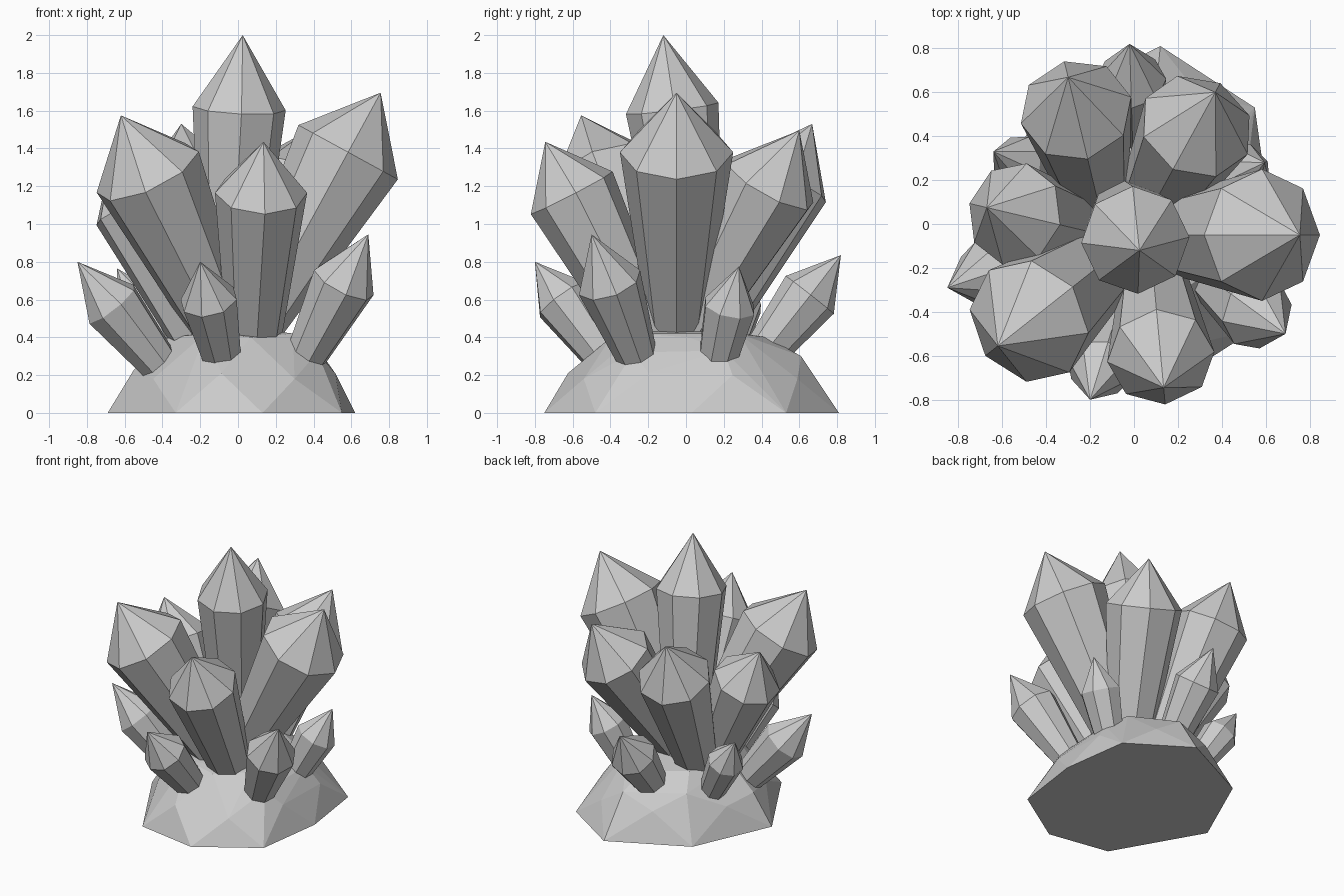
import bpy, bmesh, math
from mathutils import Vector

if "Cube" in bpy.data.objects:
    bpy.data.objects.remove(bpy.data.objects["Cube"])

SIDES = 8


def make_object(name, bm):
    bmesh.ops.recalc_face_normals(bm, faces=bm.faces)
    mesh = bpy.data.meshes.new(name)
    bm.to_mesh(mesh)
    bm.free()
    obj = bpy.data.objects.new(name, mesh)
    bpy.context.collection.objects.link(obj)
    return obj


def crystal(name, tip, shoulder, radius, length, taper):
    """Eight-sided shaft that widens to the shoulder, then closes to a point."""
    tip, shoulder = Vector(tip), Vector(shoulder)
    axis = (tip - shoulder).normalized()
    flat = Vector((axis.x, axis.y, 0))
    if flat.length < 0.2:
        flat = Vector((1, 0.05, 0))
    u = (flat - axis * flat.dot(axis)).normalized()
    v = axis.cross(u)
    bm = bmesh.new()

    def ring(centre, r):
        angles = [2 * math.pi * i / SIDES for i in range(SIDES)]
        return [bm.verts.new(centre + (u * math.cos(a) + v * math.sin(a)) * r)
                for a in angles]

    low = ring(shoulder - axis * length, radius * taper)
    high = ring(shoulder, radius)
    point = bm.verts.new(tip)
    bm.faces.new(low[::-1])
    for i in range(SIDES):
        j = (i + 1) % SIDES
        bm.faces.new((low[i], low[j], high[j], high[i]))
        bm.faces.new((high[i], high[j], point))
    return make_object(name, bm)


# Faceted rock mound: rings around an uneven octagon plus bulges, wrapped in a hull
outline = [(.13, -.75), (.55, -.48), (.62, .03), (.55, .53),
           (.12, .81), (-.43, .54), (-.69, -.04), (-.33, -.67)]
bulges = [(.1, .61, .30), (-.55, -.02, .23), (.43, .2, .33),
          (.42, -.28, .32), (-.15, -.46, .32), (-.3, .42, .32)]
bm = bmesh.new()
for x, y in outline:
    bm.verts.new((x, y, 0))
for i, (x, y) in enumerate(outline):
    x2, y2 = outline[(i + 1) % len(outline)]
    bm.verts.new(((x + x2) * .44, (y + y2) * .44, (.18, .21, .20)[i % 3]))
    bm.verts.new((x * .53, y * .53, .40 + .02 * (i % 2)))
for p in bulges + [(0, .03, .46)]:
    bm.verts.new(p)
hull = bmesh.ops.convex_hull(bm, input=bm.verts)
bmesh.ops.delete(bm, geom=[g for g in hull["geom_interior"]
                           if isinstance(g, bmesh.types.BMVert)], context='VERTS')
bmesh.ops.dissolve_limit(bm, angle_limit=math.radians(3),
                         verts=bm.verts, edges=bm.edges)
make_object("rock_base", bm)

# Tall central crystal
crystal("centre_crystal", (.025, -.12, 2.0), (.006, -.073, 1.612), .247, 1.35, .5)

# Ring of large leaning crystals: tip, shoulder centre, shoulder radius
large = [
    ("right", (.755, -.05, 1.695), (.583, -.05, 1.38), .30),
    ("front", (.135, -.745, 1.435), (.122, -.605, 1.165), .245),
    ("front_left", (-.62, -.555, 1.575), (-.478, -.443, 1.275), .296),
    ("left", (-.67, .075, 1.36), (-.543, .045, 1.10), .237),
    ("back_left", (-.30, .668, 1.53), (-.264, .518, 1.235), .258),
    ("back_right", (.37, .60, 1.495), (.285, .445, 1.215), .265),
]
for name, tip, shoulder, r in large:
    crystal("large_crystal_" + name, tip, shoulder, r, 1.12, .48)

# Small crystals in the gaps around the foot
small = [
    ("front", (-.20, -.80, .80), (-.155, -.655, .60), .155),
    ("front_right", (.69, -.50, .945), (.56, -.405, .69), .175),
    ("front_left", (-.85, -.29, .80), (-.67, -.23, .575), .16),
    ("back", (-.02, .82, .835), (-.015, .655, .625), .162),
    ("back_left", (-.64, .33, .765), (-.53, .28, .575), .128),
    ("back_right", (.595, .28, .775), (.495, .232, .565), .142),
]
for name, tip, shoulder, r in small:
    crystal("small_crystal_" + name, tip, shoulder, r, .5, .6)
